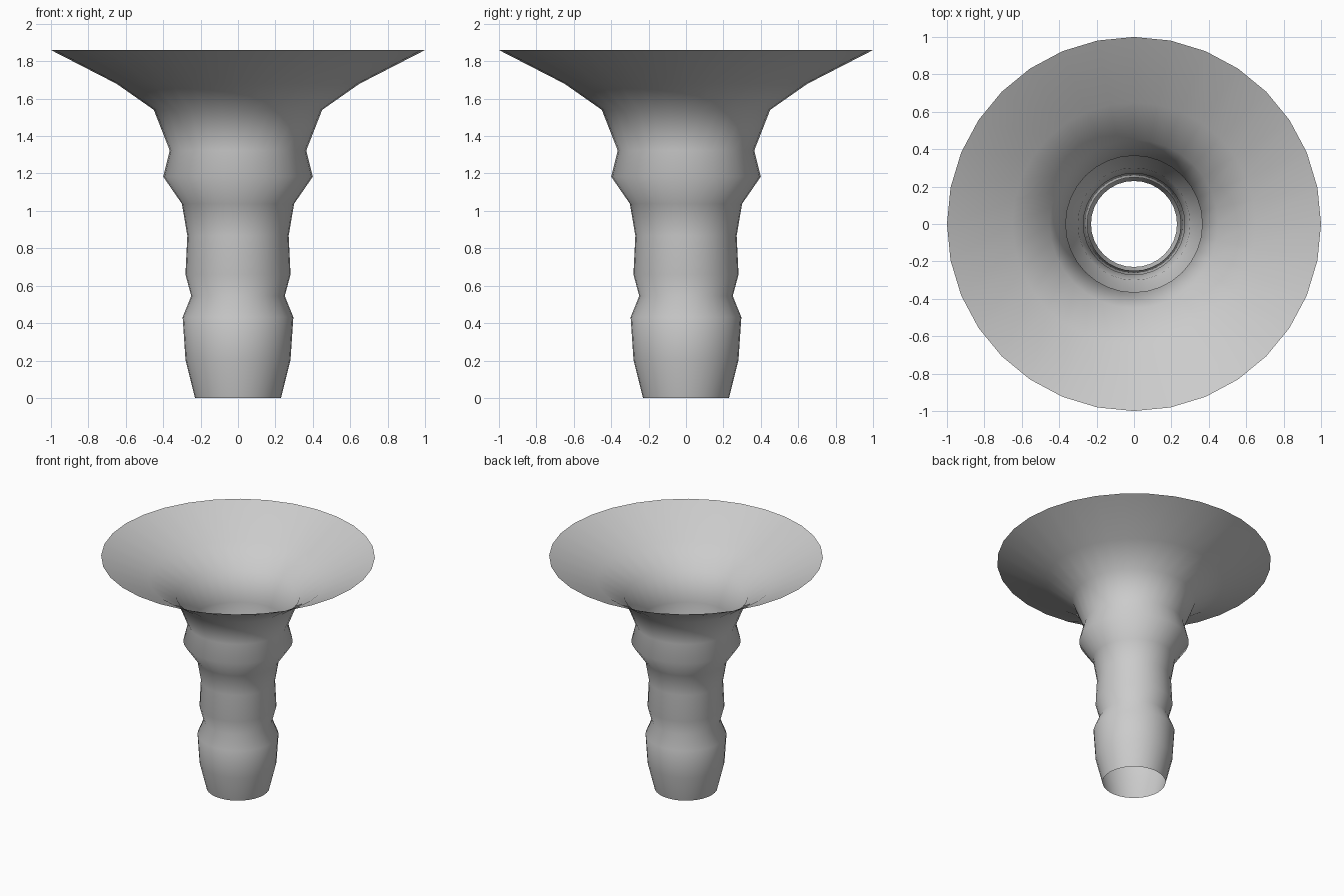
import bpy, bmesh
from math import cos, sin, tau

if "Cube" in bpy.data.objects:
    bpy.data.objects.remove(bpy.data.objects["Cube"])

SIDES = 32

# Outline of the open flared vase: (radius, height)
profile = [(0.23, 0.0), (0.281, 0.205), (0.296, 0.432), (0.25, 0.545),
           (0.281, 0.66), (0.271, 0.868), (0.30, 1.038), (0.40, 1.183),
           (0.365, 1.323), (0.45, 1.54), (0.65, 1.68), (1.0, 1.86)]

# Thin single-walled shell, open at top and bottom
bm = bmesh.new()
rings = [[bm.verts.new((r * cos(tau * i / SIDES), r * sin(tau * i / SIDES), z))
          for i in range(SIDES)] for r, z in profile]
for low, high in zip(rings, rings[1:]):
    for i in range(SIDES):
        j = (i + 1) % SIDES
        bm.faces.new((low[i], low[j], high[j], high[i])).smooth = True

mesh = bpy.data.meshes.new("flared_vase")
bm.to_mesh(mesh)
bm.free()
vase = bpy.data.objects.new("flared_vase", mesh)
bpy.context.collection.objects.link(vase)
